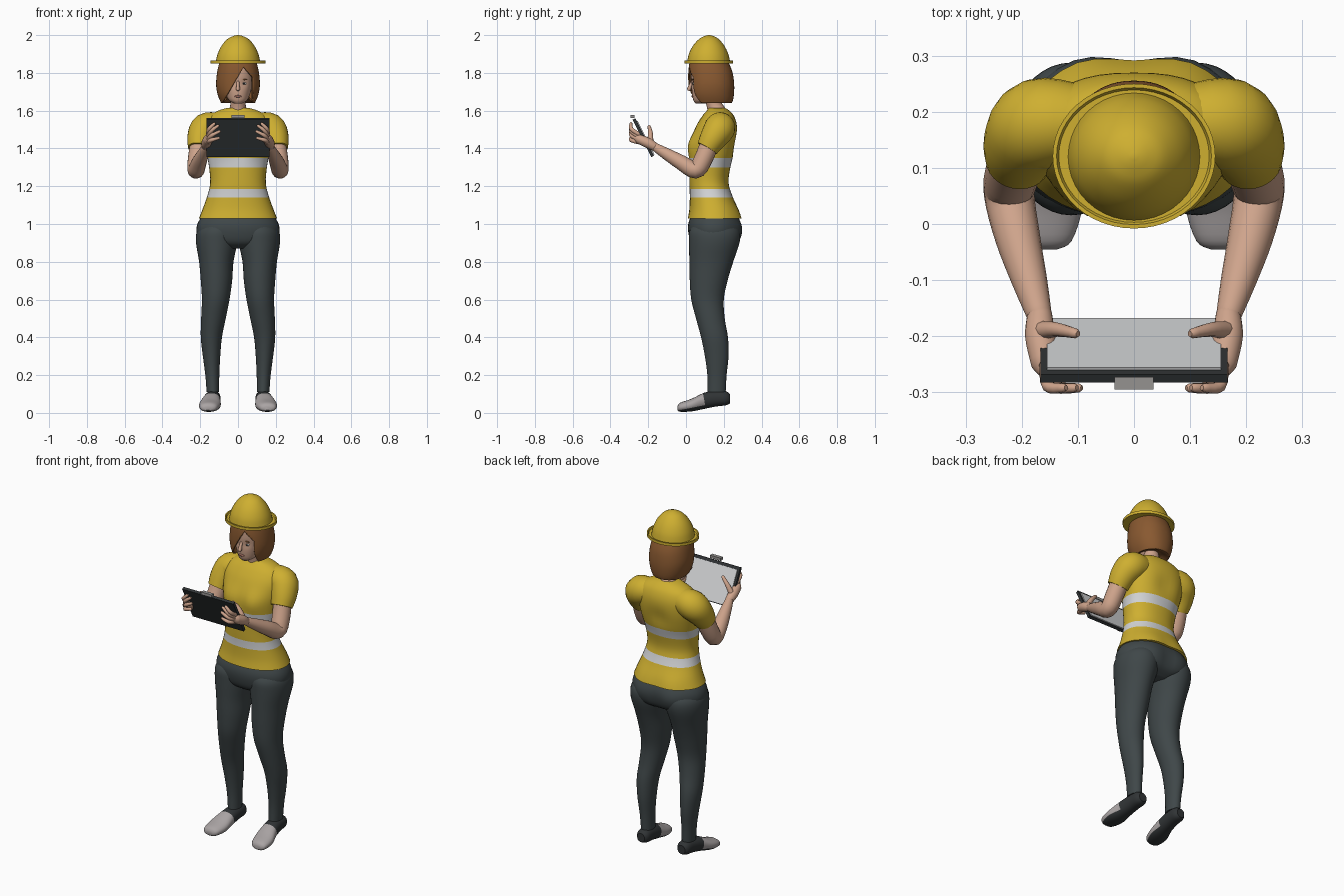
import bpy, bmesh, math
from mathutils import Vector

cube = bpy.data.objects.get("Cube")
if cube:
    bpy.data.objects.remove(cube, do_unlink=True)

parts = []


def material(name, r, g, b):
    mat = bpy.data.materials.new(name)
    mat.use_nodes = True
    mat.diffuse_color = (r, g, b, 1)
    bsdf = next(n for n in mat.node_tree.nodes if n.type == 'BSDF_PRINCIPLED')
    bsdf.inputs["Base Color"].default_value = (r, g, b, 1)
    bsdf.inputs["Roughness"].default_value = 0.7
    return mat


yellow = material("safety yellow", .62, .43, .03)
silver = material("reflective silver", .65, .66, .67)
slate = material("slate trousers", .05, .063, .066)
black = material("dark rubber", .03, .034, .036)
skin_tone = material("skin", .62, .37, .26)
auburn = material("auburn hair", .25, .10, .03)
shoe_grey = material("shoe grey", .40, .37, .37)
clip_grey = material("clip grey", .30, .29, .28)
lip_pink = material("lip rose", .42, .18, .14)
eye_white = material("eye white", .7, .68, .66)


def finish(name, bm, mats):
    mesh = bpy.data.meshes.new(name)
    bm.to_mesh(mesh)
    bm.free()
    obj = bpy.data.objects.new(name, mesh)
    bpy.context.collection.objects.link(obj)
    for mat in mats:
        mesh.materials.append(mat)
    parts.append(obj)
    return obj


def spline(stations, steps):
    """Catmull-Rom interpolation of stations of any dimension."""
    pts = [Vector(s) for s in stations]
    if steps == 1:
        return pts
    ext = [pts[0]] + pts + [pts[-1]]
    out = []
    for a, b, c, d in zip(ext, ext[1:], ext[2:], ext[3:]):
        for k in range(steps):
            t = k / steps
            out.append((b * 2 + (c - a) * t + (a * 2 - b * 5 + c * 4 - d) * t ** 2
                        + (b * 3 - a - c * 3 + d) * t ** 3) * .5)
    return out + [pts[-1]]


def bridge(name, rings, mats):
    """Closed skin over a row of rings."""
    bm = bmesh.new()
    loops = [[bm.verts.new(p) for p in ring] for ring in rings]
    n = len(loops[0])
    for low, high in zip(loops, loops[1:]):
        for i in range(n):
            j = (i + 1) % n
            bm.faces.new((low[i], low[j], high[j], high[i]))
    bm.faces.new(loops[0][::-1])
    bm.faces.new(loops[-1])
    bmesh.ops.recalc_face_normals(bm, faces=bm.faces)
    return finish(name, bm, mats)


def loft(name, stations, mats, side=1, steps=4, power=2.2, n=40, along_y=False):
    """Stations: position, centre x, half width, low edge, high edge."""
    rings = []
    for t, cx, hw, lo, hi in spline(stations, steps):
        ring = []
        for i in range(n):
            a = math.tau * i / n
            c, s = math.cos(a), math.sin(a)
            x = side * (cx + hw * math.copysign(abs(c) ** (2 / power), c))
            v = (lo + hi) / 2 + (hi - lo) / 2 * math.copysign(abs(s) ** (2 / power), s)
            ring.append((x, t, v) if along_y else (x, v, t))
        rings.append(ring)
    return bridge(name, rings, mats)


def tube(name, path, mat, side=1, steps=4, n=20, rounded=True):
    """Round limb through points given as x, y, z, radius."""
    pts = spline(path, steps)
    if rounded:
        for end, near in ((0, 1), (-1, -2)):
            out = (pts[end].xyz - pts[near].xyz).normalized()
            tip = pts[end].xyz + out * pts[end].w * .7
            extra = Vector((*tip, pts[end].w * .6))
            pts = [extra] + pts if end == 0 else pts + [extra]
    rings, quat, last = [], None, None
    for i, p in enumerate(pts):
        way = (pts[min(i + 1, len(pts) - 1)].xyz - pts[max(i - 1, 0)].xyz).normalized()
        quat = way.to_track_quat('Z', 'Y') if quat is None else last.rotation_difference(way) @ quat
        last = way
        ring = []
        for k in range(n):
            a = math.tau * k / n
            v = p.xyz + quat @ Vector((math.cos(a), math.sin(a), 0)) * p.w
            ring.append((v.x * side, v.y, v.z))
        rings.append(ring)
    return bridge(name, rings, [mat])


def bump(obj, centre, radius, push):
    """Soft local push, mirrored in x."""
    for v in obj.data.vertices:
        p = Vector((abs(v.co.x), v.co.y, v.co.z))
        fall = math.exp(-((p - Vector(centre)).length / radius) ** 2)
        v.co += Vector(push) * fall


def slice_faces(obj, planes, paint=None, remove=None):
    """Cut clean edges along planes, then colour or remove faces by rule."""
    bm = bmesh.new()
    bm.from_mesh(obj.data)
    for point, normal in planes:
        bmesh.ops.bisect_plane(bm, geom=bm.verts[:] + bm.edges[:] + bm.faces[:],
                               plane_co=point, plane_no=normal)
    if paint:
        for f in bm.faces:
            f.material_index = paint(f.calc_center_median())
    if remove:
        gone = [f for f in bm.faces if remove(f.calc_center_median())]
        bmesh.ops.delete(bm, geom=gone, context='FACES')
    bm.to_mesh(obj.data)
    bm.free()


def box(name, centre, size, mat, tilt=0):
    bm = bmesh.new()
    bmesh.ops.create_cube(bm, size=1)
    bmesh.ops.scale(bm, vec=size, verts=bm.verts)
    obj = finish(name, bm, [mat])
    obj.location, obj.rotation_euler.x = centre, tilt
    return obj


def pebble(name, centre, size, mat):
    bm = bmesh.new()
    bmesh.ops.create_uvsphere(bm, u_segments=16, v_segments=10, radius=1)
    bmesh.ops.scale(bm, vec=size, verts=bm.verts)
    finish(name, bm, [mat]).location = centre


# Shirt with two reflective bands
shirt = loft("shirt", [(1.03, 0, .207, .01, .29), (1.08, 0, .187, .018, .275), (1.15, 0, .162, .02, .245),
                       (1.22, 0, .147, .018, .225), (1.3, 0, .153, .018, .235), (1.37, 0, .165, .024, .255),
                       (1.45, 0, .178, .033, .27), (1.52, 0, .18, .055, .27), (1.57, 0, .155, .085, .255),
                       (1.6, 0, .105, .11, .23), (1.615, 0, .055, .12, .205)], [yellow, silver])
bump(shirt, (.08, .03, 1.41), .07, (0, -.025, 0))
bump(shirt, (0, .27, 1.42), .06, (0, -.012, 0))
bump(shirt, (.1, .29, 1.03), .07, (0, .012, 0))
bands = (1.14, 1.185, 1.3, 1.35)
slice_faces(shirt, [((0, 0, z), (0, 0, 1)) for z in bands],
            paint=lambda c: int(bands[0] < c.z < bands[1] or bands[2] < c.z < bands[3]))

# Trousers seat
seat = loft("trouser_seat", [(.87, 0, .09, .07, .22), (.9, 0, .19, .03, .265), (.95, 0, .218, .013, .282),
                             (1, 0, .215, .012, .285), (1.05, 0, .185, .03, .27)], [slate])
bump(seat, (.1, .28, .95), .08, (0, .022, 0))

# Limbs, hands and shoes on both sides
for side, label in ((1, "left"), (-1, "right")):
    leg = loft(label + "_trouser_leg",
               [(.11, .133, .033, .115, .21), (.2, .136, .037, .113, .215), (.3, .14, .046, .1, .225),
                (.4, .141, .056, .08, .222), (.5, .13, .065, .053, .205), (.6, .118, .073, .028, .2),
                (.7, .114, .083, .02, .22), (.8, .115, .091, .018, .25), (.9, .113, .109, .016, .283),
                (.96, .11, .108, .018, .285), (1, .1, .09, .04, .26)], [slate], side, power=2)
    shoe = loft(label + "_shoe",
                [(-.045, .158, .022, .014, .036), (-.03, .156, .045, .006, .054), (.03, .149, .057, .008, .075),
                 (.1, .139, .046, .022, .108), (.16, .134, .041, .034, .117), (.21, .132, .038, .04, .115),
                 (.232, .132, .024, .05, .1)], [shoe_grey, black], side, along_y=True)
    slice_faces(shoe, [((0, -.045, .012), (0, -.2, 1)), ((0, .11, 0), (0, 1, .2))],
                paint=lambda c: int(c.z < .012 + .2 * (c.y + .045) or c.y + .2 * c.z > .11))

    tube(label + "_sleeve", [(.1, .18, 1.52, .07), (.168, .178, 1.506, .082), (.197, .145, 1.455, .072),
                             (.207, .112, 1.4, .058)], yellow, side, n=28, rounded=False)
    tube(label + "_arm", [(.2, .135, 1.45, .05), (.217, .09, 1.34, .049), (.222, .05, 1.285, .045),
                          (.207, -.025, 1.325, .04), (.185, -.105, 1.372, .031), (.168, -.165, 1.408, .022)],
         skin_tone, side)
    tube(label + "_palm", [(.168, -.16, 1.405, .022), (.167, -.2, 1.428, .027), (.158, -.25, 1.45, .025)],
         skin_tone, side)
    tube(label + "_thumb", [(.165, -.19, 1.435, .017), (.138, -.188, 1.48, .013), (.104, -.195, 1.515, .009)],
         skin_tone, side, n=10)
    for i, (x, z) in enumerate(((.125, 1.532), (.106, 1.52), (.098, 1.49), (.102, 1.455))):
        knuckle = Vector((.157, -.25, 1.475 - i * .014))
        tip = Vector((x, -.292, z))
        middle = (knuckle + tip) / 2 + Vector((.012, -.018, 0))
        tube(f"{label}_finger_{i + 1}", [(*knuckle, .012), (*middle, .011), (*tip, .008)],
             skin_tone, side, n=10)

# Neck and head
tube("neck", [(0, .165, 1.57, .062), (0, .16, 1.6, .05), (0, .15, 1.63, .041), (0, .135, 1.69, .042)], skin_tone)
head = loft("head", [(1.638, 0, .022, .05, .11), (1.655, 0, .048, .039, .15), (1.69, 0, .065, .032, .2),
                     (1.74, 0, .077, .029, .22), (1.79, 0, .083, .027, .23), (1.84, 0, .085, .03, .23),
                     (1.9, 0, .07, .05, .2)], [skin_tone])
bump(head, (.032, .035, 1.745), .018, (0, .006, 0))
tube("nose", [(0, .034, 1.755, .007), (0, .022, 1.73, .009), (0, .016, 1.713, .011)], skin_tone, n=12)
pebble("mouth", (0, .034, 1.676), (.02, .006, .006), lip_pink)
for side, label in ((1, "left"), (-1, "right")):
    pebble(label + "_eye", (side * .032, .042, 1.744), (.013, .006, .006), eye_white)
    pebble(label + "_iris", (side * .032, .037, 1.744), (.005, .003, .005), black)
    pebble(label + "_eyebrow", (side * .034, .036, 1.764), (.017, .005, .003), auburn)

# Bobbed hair with a swept fringe around the face opening
hair = loft("hair", [(1.88, 0, .09, .03, .21), (1.85, 0, .1, .018, .228), (1.8, 0, .111, .012, .247),
                     (1.74, 0, .116, .012, .255), (1.69, 0, .109, .016, .254), (1.65, 0, .094, .03, .247),
                     (1.642, 0, .085, .04, .235), (1.665, 0, .055, .08, .19)], [auburn], n=56)
part = Vector((.03, 0, 1.83))
slice_faces(hair, [(part, (1, 0, -.6)), (part, (1, 0, .9)), ((.078, 0, 0), (1, 0, 0))],
            remove=lambda c: c.y < .11 and c.z < part.z
            and part.x - .6 * (part.z - c.z) < c.x < min(.078, part.x + .9 * (part.z - c.z)))
shell = hair.modifiers.new("thickness", 'SOLIDIFY')
shell.thickness = .008

# Hard hat
loft("helmet_dome", [(1.855, 0, .118, .006, .234), (1.9, 0, .108, .015, .224), (1.945, 0, .086, .038, .202),
                     (1.98, 0, .055, .07, .172), (1.995, 0, .025, .098, .145), (2, 0, .004, .117, .125)],
     [yellow], power=2)
loft("helmet_brim", [(1.85, 0, .145, -.008, .25), (1.866, 0, .145, -.008, .25), (1.866, 0, .138, -.001, .243),
                     (1.858, 0, .134, .003, .239)], [yellow], steps=1, power=2, n=48)

# Clipboard
tilt = .46
centre = Vector((0, -.226, 1.457))
up = Vector((0, -math.sin(tilt), math.cos(tilt)))
out = Vector((0, math.cos(tilt), math.sin(tilt)))
box("clipboard", centre, (.334, .016, .222), black, tilt)
box("paper", centre + out * .01 - up * .006, (.31, .006, .2), silver, tilt)
box("clipboard_clip", (0, -.284, 1.568), (.07, .022, .016), clip_grey)

# Smooth shading with sharp creases kept
bpy.ops.object.select_all(action='DESELECT')
for obj in parts:
    obj.select_set(True)
bpy.context.view_layer.objects.active = parts[0]
bpy.ops.object.shade_smooth_by_angle(angle=math.radians(40))
